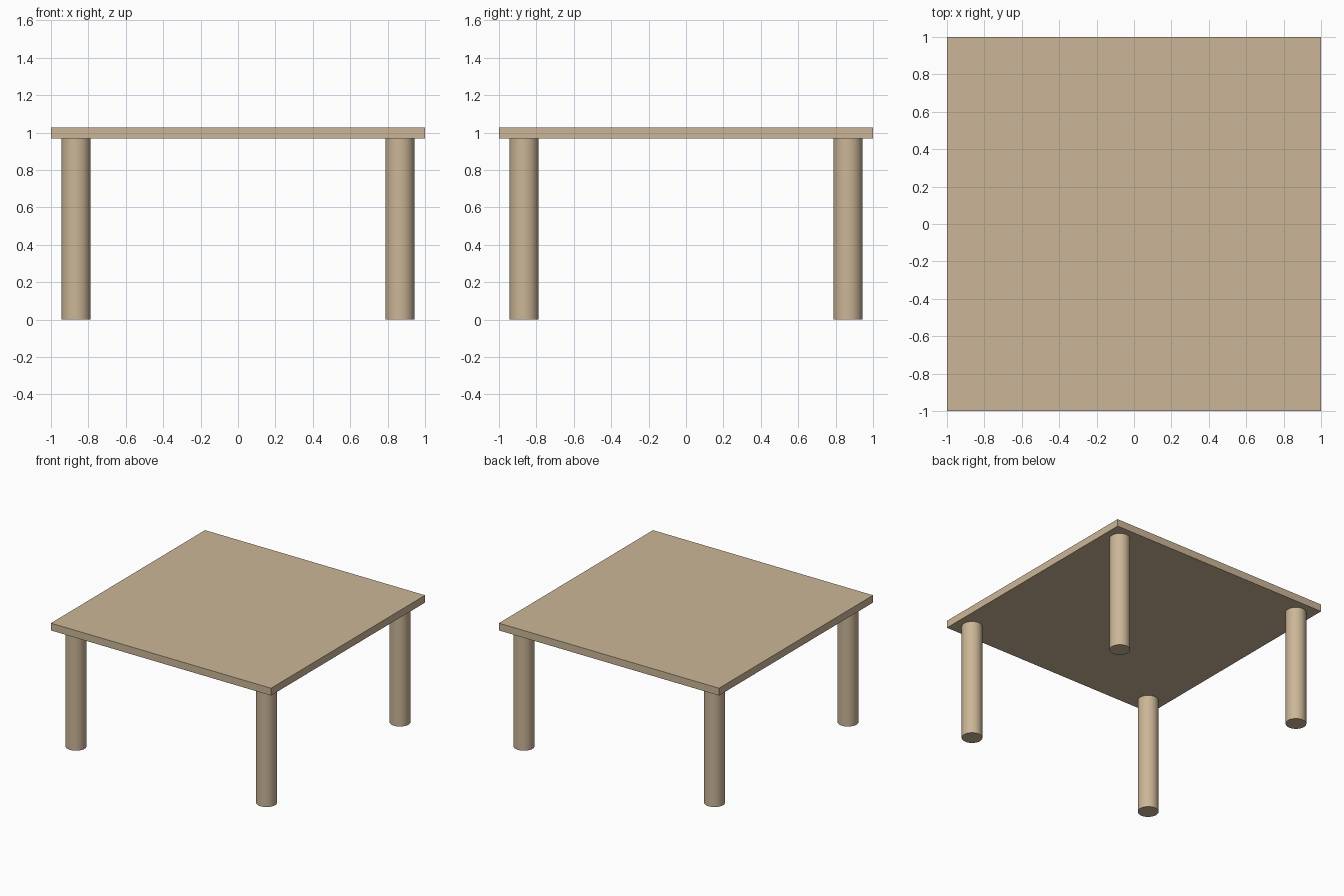
import bpy

if "Cube" in bpy.data.objects:
    bpy.data.objects.remove(bpy.data.objects["Cube"])

TOP_Z, UNDER_Z = 1.027, 0.967
LEG_POS, LEG_R = 0.866, 0.078

wood = bpy.data.materials.new("light_wood")
wood.diffuse_color = (0.60, 0.47, 0.31, 1.0)
wood.use_nodes = True
wood.node_tree.nodes["Principled BSDF"].inputs["Base Color"].default_value = wood.diffuse_color

# Square tabletop slab
bpy.ops.mesh.primitive_cube_add(size=1, location=(0, 0, (TOP_Z + UNDER_Z) / 2))
top = bpy.context.object
top.name = "tabletop"
top.scale = (2, 2, TOP_Z - UNDER_Z)
bpy.ops.object.transform_apply(location=False, rotation=False, scale=True)
top.data.materials.append(wood)

# Four round legs, inset from the corners
for side, sx in (("left", -1), ("right", 1)):
    for end, sy in (("front", -1), ("back", 1)):
        bpy.ops.mesh.primitive_cylinder_add(
            vertices=48, radius=LEG_R, depth=UNDER_Z,
            location=(sx * LEG_POS, sy * LEG_POS, UNDER_Z / 2))
        leg = bpy.context.object
        leg.name = f"{end}_{side}_leg"
        bpy.ops.object.shade_smooth_by_angle()
        leg.data.materials.append(wood)
